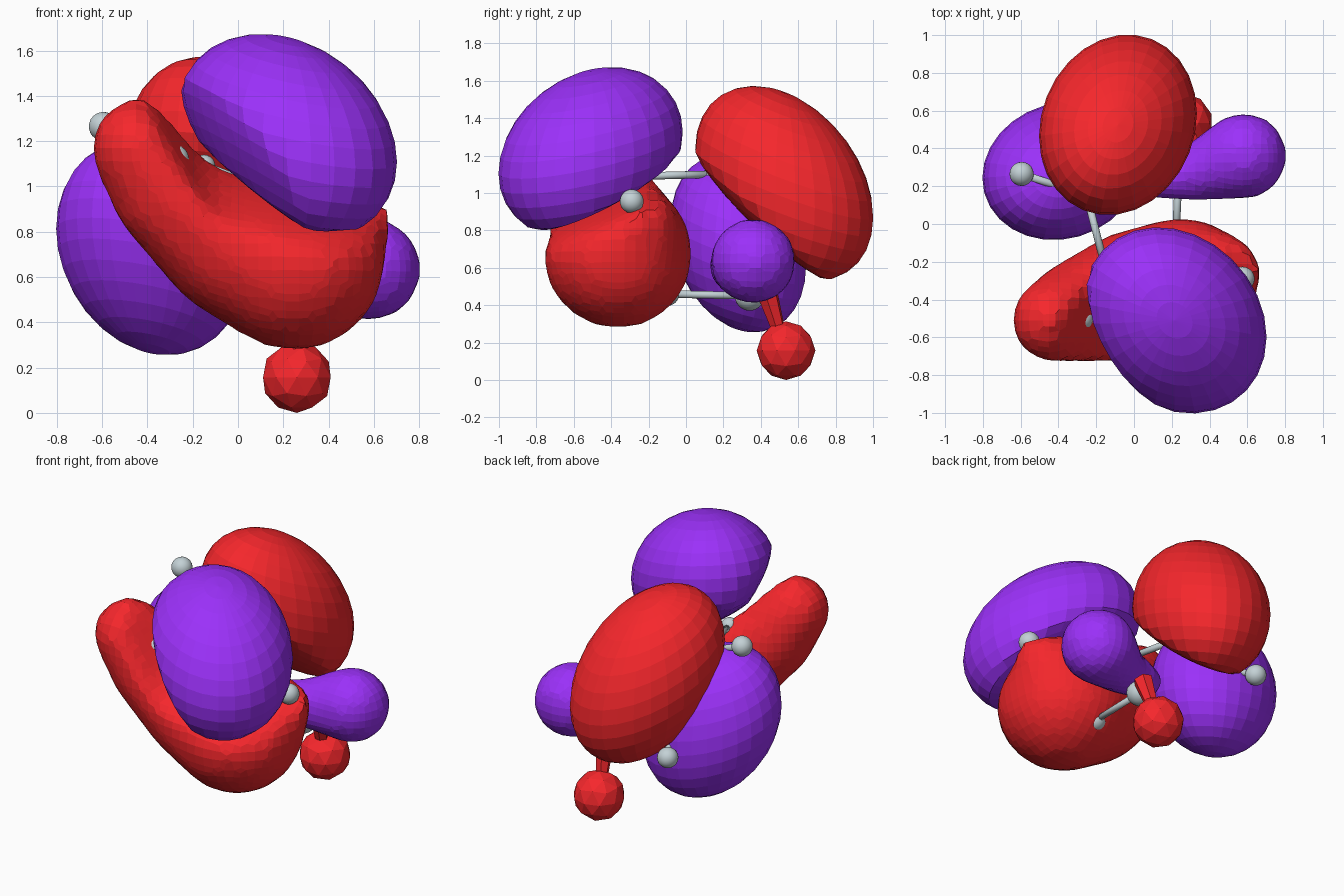
import bpy, bmesh
from math import sqrt
from mathutils import Vector, Matrix

if "Cube" in bpy.data.objects:
    bpy.data.objects.remove(bpy.data.objects["Cube"])


def material(name, rgb):
    m = bpy.data.materials.new(name)
    m.diffuse_color = (*rgb, 1)
    m.use_nodes = True
    m.node_tree.nodes["Principled BSDF"].inputs["Base Color"].default_value = m.diffuse_color
    return m


RED = material("red", (0.92, 0.02, 0.025))
PURPLE = material("purple", (0.33, 0.03, 0.95))
PALE = material("pale_grey", (0.55, 0.64, 0.67))


def finish(name, bm, mat, smooth=False):
    me = bpy.data.meshes.new(name)
    for f in bm.faces:
        f.smooth = smooth
    bm.to_mesh(me)
    bm.free()
    ob = bpy.data.objects.new(name, me)
    me.materials.append(mat)
    bpy.context.collection.objects.link(ob)
    return ob


def press(p, normal, start, factor):
    """Squash a point towards a plane at distance start along normal."""
    n = Vector(normal).normalized()
    t = p.dot(n)
    return p - n * (t - start) * (1 - factor) if t > start else p


def lobe(name, mat, center, half, xy, xz, yz, flats=()):
    """Skewed ellipsoid from its half extents and shear terms,
    pressed flat on the sides given as (normal, start, factor)."""
    a = half[0]
    b, c = xy / a, xz / a
    d = sqrt(half[1] ** 2 - b * b)
    e = (yz - b * c) / d
    f = sqrt(half[2] ** 2 - c * c - e * e)
    skew = Matrix(((a, 0, 0), (b, d, 0), (c, e, f)))
    bm = bmesh.new()
    bmesh.ops.create_uvsphere(bm, u_segments=28, v_segments=16, radius=1)
    for v in bm.verts:
        p = skew @ v.co
        for flat in flats:
            p = press(p, *flat)
        v.co = p + Vector(center)
    return finish(name, bm, mat)


def blob(name, mat, path, voxel=0.06, steps=8, flat=None):
    """Rounded sausage through (x, y, z, radius) points, fused by remeshing.
    flat = (point, normal) presses the top, easing off towards -x."""
    bm = bmesh.new()
    for p, q in zip(path, path[1:]):
        for i in range(steps + 1):
            s = Vector(p).lerp(Vector(q), i / steps)
            bmesh.ops.create_icosphere(bm, subdivisions=3, radius=s[3],
                                       matrix=Matrix.Translation(s.to_3d()))
    if flat:
        o = Vector(flat[0])
        for v in bm.verts:
            v.co = o + press(v.co - o, flat[1], max(0, -0.1 - v.co.x) * 1.2, 0.2)
    ob = finish(name, bm, mat)
    rm = ob.modifiers.new("fuse", 'REMESH')
    rm.mode = 'VOXEL'
    rm.voxel_size = voxel
    sm = ob.modifiers.new("soften", 'SMOOTH')
    sm.iterations = 3
    sm.factor = 0.4
    return ob


def ball(name, center, r, mat=PALE, sub=3, smooth=True):
    bm = bmesh.new()
    bmesh.ops.create_icosphere(bm, subdivisions=sub, radius=r,
                               matrix=Matrix.Translation(center))
    return finish(name, bm, mat, smooth)


def rod(name, p, q, r1=0.02, r2=0.02, mat=PALE, sides=12, smooth=True):
    p, q = Vector(p), Vector(q)
    d = q - p
    m = Matrix.Translation((p + q) / 2) @ d.to_track_quat('Z', 'Y').to_matrix().to_4x4()
    bm = bmesh.new()
    bmesh.ops.create_cone(bm, cap_ends=True, segments=sides, radius1=r1,
                          radius2=r2, depth=d.length, matrix=m)
    return finish(name, bm, mat, smooth)


# Large ellipsoidal lobes
lobe("upper_front_lobe", PURPLE, (0.215, -0.51, 1.215), (0.487, 0.493, 0.458),
     -0.043, -0.052, 0.053, (((-0.22, 0.42, -0.88), 0.21, 0.25),
                             ((-0.8, -0.3, -0.5), 0.22, 0.4)))
lobe("upper_back_lobe", RED, (-0.085, 0.525, 1.05), (0.418, 0.478, 0.522),
     0.025, -0.04, -0.085, (((0, -0.69, -0.72), 0.22, 0.3),))
lobe("lower_left_lobe", PURPLE, (-0.385, 0.28, 0.73), (0.418, 0.365, 0.475),
     0.015, -0.035, -0.04)

# Curved front lobe, small side lobe
blob("lower_front_lobe", RED, [
    (-0.43, -0.51, 1.17, 0.22), (-0.29, -0.46, 0.99, 0.275),
    (0.0, -0.385, 0.77, 0.355), (0.25, -0.365, 0.675, 0.402),
    (0.46, -0.26, 0.82, 0.21), (0.585, -0.27, 0.91, 0.10)],
    flat=((0.05, -0.25, 1.02), (0.2, -0.42, 0.88)))
blob("right_side_lobe", PURPLE, [
    (0.58, 0.36, 0.635, 0.23), (0.33, 0.27, 0.61, 0.15),
    (0.12, 0.24, 0.62, 0.11)], 0.05)

# Small faceted bottom lobe with its narrow neck
ball("bottom_lobe", (0.26, 0.535, 0.157), 0.157, RED, 2, False)
rod("bottom_lobe_neck", (0.265, 0.50, 0.25), (0.29, 0.43, 0.48),
    0.035, 0.06, RED, 6, False)

# Skeleton: joints, outer balls and connecting rods
J = {"a": (-0.25, 0.15, 1.10), "b": (-0.15, -0.24, 1.09),
     "c": (0.26, -0.28, 0.93), "d": (0.24, 0.34, 0.45),
     "e": (-0.17, 0.40, 0.78)}
ENDS = {"a": (-0.595, 0.265, 1.265), "b": (-0.28, -0.50, 1.12),
        "c": (0.575, -0.29, 0.955), "d": (0.22, -0.10, 0.46),
        "e": (-0.36, 0.705, 0.635)}
for k, p in J.items():
    ball("joint_" + k, p, 0.08 if k == "d" else 0.05)
    ball("end_ball_" + k, ENDS[k], 0.064)
    rod("end_rod_" + k, p, ENDS[k])
for s, t in ("ab", "bc", "ae"):
    rod("link_rod_" + s + t, J[s], J[t])
